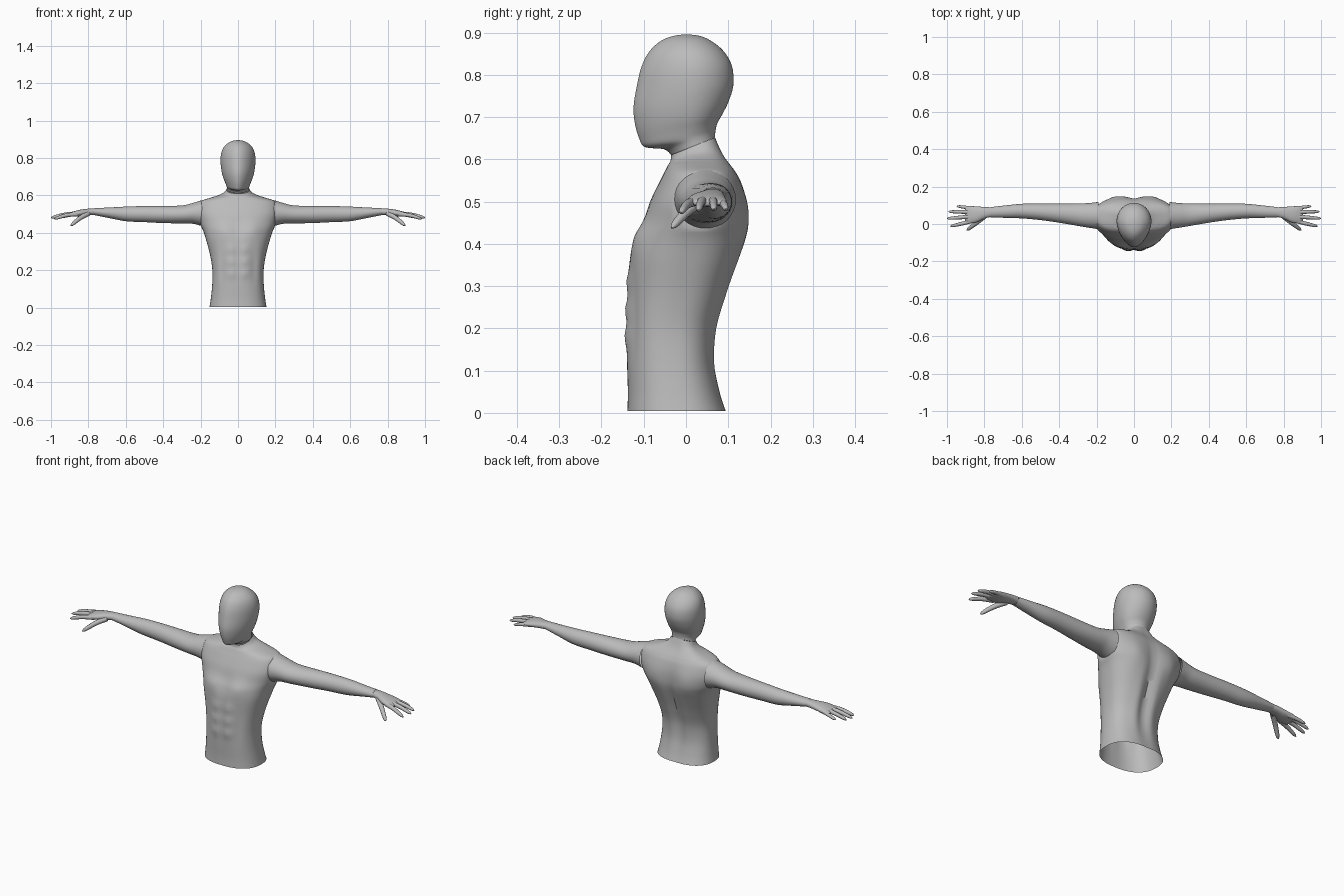
import bpy
import bmesh
from math import cos, sin, pi, exp
from mathutils import Vector

if "Cube" in bpy.data.objects:
    bpy.data.objects.remove(bpy.data.objects["Cube"])

GREY = (0.5, 0.5, 0.5, 1)
skin = bpy.data.materials.new("plain grey")
skin.use_nodes = True
skin.diffuse_color = GREY
skin.node_tree.nodes["Principled BSDF"].inputs["Base Color"].default_value = GREY


def spline(keys, steps):
    """Smoothly interpolate a list of equal-length tuples."""
    out = []
    last = len(keys) - 1
    for i in range(last):
        a, b, c, d = (keys[min(max(j, 0), last)] for j in range(i - 1, i + 3))
        for s in range(steps):
            t = s / steps
            out.append([q + t / 2 * (r - p + t * (2 * p - 5 * q + 4 * r - w
                        + t * (3 * (q - r) + w - p)))
                        for p, q, r, w in zip(a, b, c, d)])
    return out + [list(keys[-1])]


def loft(name, rings, cap_end=False):
    """Skin a list of point rings."""
    bm = bmesh.new()
    loops = [[bm.verts.new(p) for p in ring] for ring in rings]
    n = len(loops[0])
    for lo, hi in zip(loops, loops[1:]):
        for i in range(n):
            j = (i + 1) % n
            bm.faces.new((lo[i], lo[j], hi[j], hi[i]))
    if cap_end:
        bm.faces.new(loops[-1])
    bmesh.ops.recalc_face_normals(bm, faces=bm.faces)
    mesh = bpy.data.meshes.new(name)
    bm.to_mesh(mesh)
    bm.free()
    mesh.materials.append(skin)
    obj = bpy.data.objects.new(name, mesh)
    bpy.context.collection.objects.link(obj)
    bpy.ops.object.select_all(action='DESELECT')
    obj.select_set(True)
    bpy.context.view_layer.objects.active = obj
    bpy.ops.object.shade_smooth_by_angle(angle=0.7)
    return obj


def spow(v, e):
    return abs(v) ** e * (1 if v >= 0 else -1)


def body_ring(key, front_n, back_n, count=72):
    """Oval section: front z, back z, half width, front y, back y, widest y."""
    zf, zb, hw, yf, yb, yc = key
    pts = []
    for i in range(count):
        a = 2 * pi * i / count
        n = front_n if sin(a) < 0 else back_n
        x = max(hw, 0.0005) * spow(cos(a), 2 / n)
        depth = yb - yc if sin(a) >= 0 else yc - yf
        y = yc + depth * spow(sin(a), 2 / n)
        f = (y - yf) / max(yb - yf, 0.001)
        pts.append((x, y, zf + (zb - zf) * f))
    return pts


def bump(v, centre, width):
    return exp(-((v - centre) / width) ** 2)


def sculpt(p, yc):
    """Chest, abdomen, shoulder blades and spine relief, with flat arm sockets."""
    x, y, z = p
    ax = abs(x)
    if y < yc:
        w = min(1, (yc - y) / 0.06)
        relief = 0.012 * bump(ax, 0.075, 0.05) * bump(z, 0.42, 0.045)
        relief -= 0.005 * bump(ax, 0, 0.012) * bump(z, 0.3, 0.17)
        for row in (0.31, 0.245, 0.18):
            relief += 0.006 * bump(ax, 0.035, 0.022) * bump(z, row, 0.022)
        relief -= 0.005 * bump(ax, 0.085, 0.018) * bump(z, 0.22, 0.1)
        y -= relief * w
    else:
        w = min(1, (y - yc) / 0.05)
        relief = 0.008 * bump(ax, 0.1, 0.045) * bump(z, 0.46, 0.07)
        relief += 0.005 * bump(ax, 0.045, 0.025) * bump(z, 0.2, 0.13)
        relief -= 0.018 * bump(ax, 0, 0.028) * bump(z, 0.33, 0.2)
        y += relief * w
    return (max(-0.197, min(0.197, x)), y, z)


# Torso, open at the waist
torso_keys = [
    (0.004, 0.004, .152, -.139, .095, -.02), (.05, .05, .145, -.138, .08, -.025),
    (.12, .12, .138, -.14, .066, -.03), (.2, .2, .137, -.141, .07, -.03),
    (.28, .28, .149, -.138, .095, -.015), (.36, .36, .17, -.133, .125, .005),
    (.41, .41, .186, -.118, .141, .02), (.45, .45, .205, -.1, .146, .035),
    (.5, .5, .22, -.085, .143, .042), (.545, .545, .216, -.064, .131, .046),
    (.57, .57, .198, -.051, .118, .047), (.586, .587, .15, -.043, .106, .045),
    (.594, .605, .105, -.038, .093, .04), (.602, .625, .075, -.036, .082, .03),
    (.61, .652, .06, -.036, .07, .02)]
loft("torso", [[sculpt(p, k[5]) for p in body_ring(k, 2.4, 2.5)]
               for k in spline(torso_keys, 5)])

# Head with a soft ridge down the face
head_keys = [
    (.61, .652, .059, -.035, .069, .02), (.624, .658, .06, -.052, .069, .015),
    (.629, .668, .063, -.097, .07, .01), (.65, .685, .07, -.111, .074, .01),
    (.685, .705, .08, -.121, .085, .01), (.725, .735, .088, -.124, .1, .012),
    (.775, .775, .093, -.116, .112, .015), (.82, .82, .091, -.105, .109, .015),
    (.855, .855, .078, -.087, .09, .01), (.88, .88, .053, -.06, .06, .005),
    (.892, .892, .027, -.03, .033, .002), (.896, .896, 0, 0, .002, .001)]
loft("head", [body_ring(k, 1.75, 2.0) for k in spline(head_keys, 4)], True)


def limb_rings(keys, side, n=2, count=32):
    """Sections across x: x, centre y, centre z, half depth, half height."""
    return [[(side * x, y + ry * spow(cos(2 * pi * i / count), 2 / n),
              z + rz * spow(sin(2 * pi * i / count), 2 / n)) for i in range(count)]
            for x, y, z, ry, rz in spline(keys, 5)]


def digit(name, path, radius, side):
    """Tapered finger with a rounded tip."""
    pts = [Vector((side * x, y, z)) for x, y, z in spline(path, 5)]
    last = len(pts) - 1
    rings = []
    for i, p in enumerate(pts):
        d = pts[min(i + 1, last)] - pts[max(i - 1, 0)]
        q = d.to_track_quat('Z', 'Y')
        t = i / last
        r = radius * (1 - 0.3 * t) * max(0.05, 1 - t ** 8) ** 0.5
        rings.append([p + q @ Vector((r * cos(a * pi / 6), r * sin(a * pi / 6), 0))
                      for a in range(12)])
    loft(name, rings, True)


arm_keys = [
    (.19, .045, .505, .073, .07), (.24, .046, .504, .066, .056),
    (.3, .05, .498, .06, .048), (.4, .058, .498, .051, .046),
    (.5, .065, .5, .044, .043), (.6, .069, .501, .039, .039),
    (.69, .066, .507, .033, .028), (.767, .063, .513, .027, .019)]
palm_keys = [
    (.767, .063, .513, .026, .018), (.8, .06, .511, .031, .018),
    (.845, .051, .505, .043, .018), (.88, .05, .501, .046, .013),
    (.9, .05, .498, .041, .007), (.903, .05, .498, .03, .002)]
digits = {
    "thumb": (((.8, .04, .503), (.845, .004, .478), (.894, -.034, .438)), .014),
    "index_finger": (((.86, .018, .5), (.92, .002, .493), (.982, -.012, .474)), .012),
    "middle_finger": (((.86, .04, .503), (.93, .035, .497), (1.0, .029, .48)), .012),
    "ring_finger": (((.86, .063, .503), (.93, .065, .497), (.992, .066, .482)), .0115),
    "little_finger": (((.85, .08, .5), (.9, .089, .494), (.948, .095, .482)), .0105)}

# Arms and hands
for label, side in (("left", 1), ("right", -1)):
    loft(label + "_arm", limb_rings(arm_keys, side))
    loft(label + "_palm", limb_rings(palm_keys, side, 2.2), True)
    for part, (path, radius) in digits.items():
        digit(label + "_" + part, path, radius, side)
